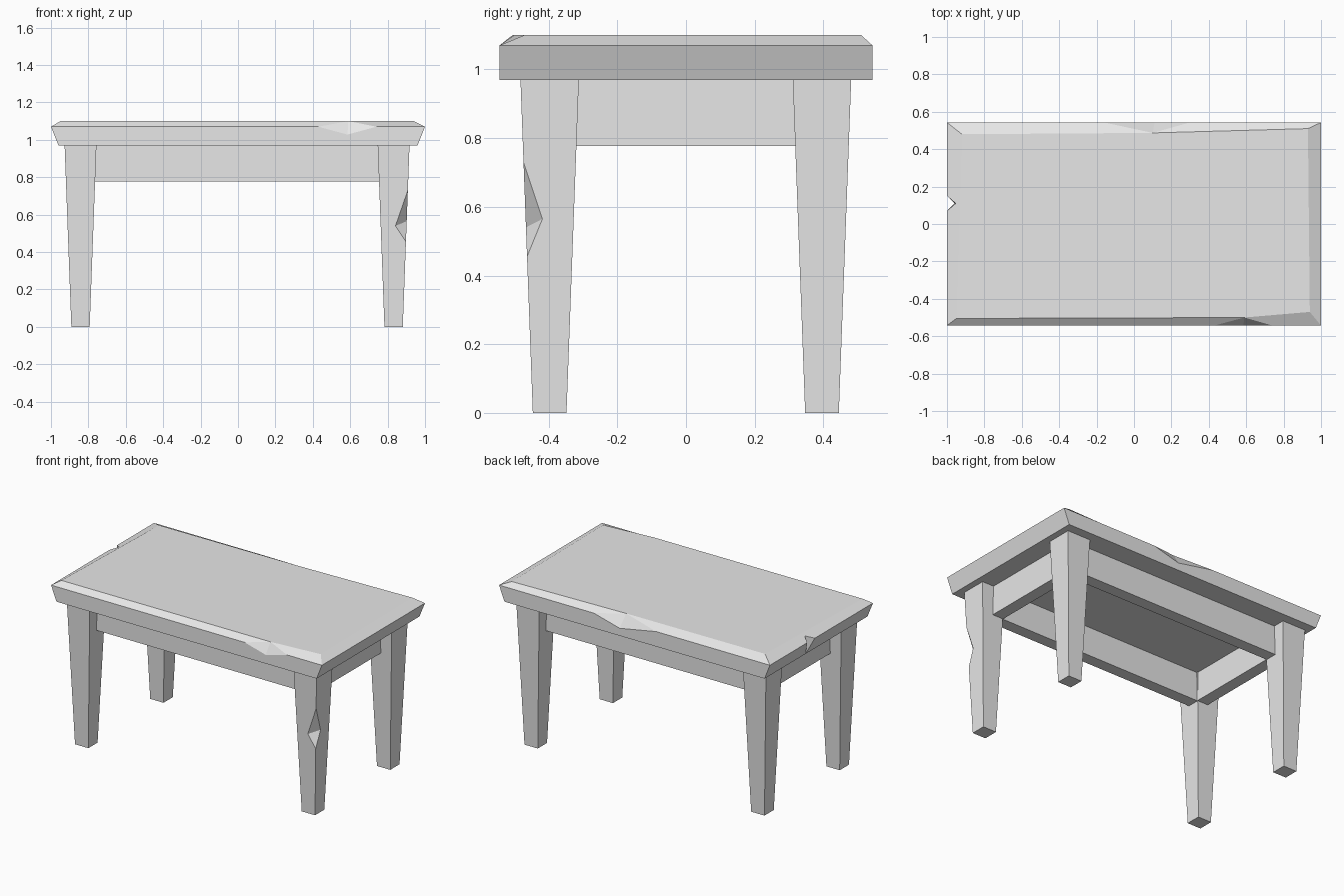
import bpy
import bmesh

cube = bpy.data.objects.get("Cube")
if cube:
    bpy.data.objects.remove(cube, do_unlink=True)

grey = bpy.data.materials.new("plain_grey")
grey.use_nodes = True
grey.diffuse_color = (0.8, 0.8, 0.8, 1)
grey.node_tree.nodes["Principled BSDF"].inputs["Base Color"].default_value = (0.8, 0.8, 0.8, 1)


def build(name, points, faces):
    """Make a flat-shaded object; points is a dict, faces name its keys."""
    bm = bmesh.new()
    verts = {key: bm.verts.new(co) for key, co in points.items()}
    for face in faces:
        bm.faces.new([verts[key] for key in face.split()])
    bmesh.ops.recalc_face_normals(bm, faces=bm.faces)
    mesh = bpy.data.meshes.new(name)
    bm.to_mesh(mesh)
    bm.free()
    mesh.materials.append(grey)
    obj = bpy.data.objects.new(name, mesh)
    bpy.context.collection.objects.link(obj)
    return obj


def corners(prefix, cx, cy, hx, hy, z):
    """Four corners in order front -x, front +x, back +x, back -x."""
    signs = ((-1, -1), (1, -1), (1, 1), (-1, 1))
    return {f"{prefix}{i}": (cx + sx * hx, cy + sy * hy, z)
            for i, (sx, sy) in enumerate(signs)}


SIDES = [f"b{i} b{(i + 1) % 4} t{(i + 1) % 4} t{i}" for i in range(4)]
CAPS = ["b3 b2 b1 b0", "t0 t1 t2 t3"]

# Tabletop: flared ends, worn bevel, and chips in three edges
W, D, RIM, TOP, BASE = 1.0, 0.543, 1.07, 1.10, 0.97
top = corners("b", 0, 0, 0.96, D, BASE) | corners("r", 0, 0, W, D, RIM)
top |= {
    "t0": (-0.95, -0.505, TOP), "t1": (0.94, -0.47, TOP),
    "t2": (0.93, 0.51, TOP), "t3": (-0.92, 0.48, TOP),
    # front chip
    "f_start": (0.43, -D, RIM), "f_low": (0.585, -D, 1.028),
    "f_end": (0.74, -D, RIM), "f_top": (0.59, -0.5, TOP),
    # back chip
    "k_start": (0.3, D, RIM), "k_low": (0.11, D, 1.02),
    "k_end": (-0.16, D, RIM), "k_top": (0.1, 0.487, TOP),
    # end notch
    "n_back": (-W, 0.15, RIM), "n_front": (-W, 0.07, RIM),
    "n_in": (-0.953, 0.11, 1.088), "n_low": (-0.96, 0.11, BASE),
}
build("tabletop", top, [
    "b3 b2 b1 b0 n_low",
    "t0 t1 t2 k_top t3".replace("t0 t1", "t0 f_top t1"),
    "b0 b1 r1 f_end f_low f_start r0",
    "r0 f_start f_top t0", "f_end r1 t1 f_top",
    "f_start f_low f_top", "f_low f_end f_top",
    "b2 b3 r3 k_end k_low k_start r2",
    "r2 k_start k_top t2", "k_end r3 t3 k_top",
    "k_start k_low k_top", "k_low k_end k_top",
    "b1 b2 r2 r1", "r1 r2 t2 t1",
    "b3 n_low n_back r3", "n_low b0 r0 n_front",
    "n_low n_in n_back", "n_low n_front n_in",
    "r3 n_back n_in n_front r0 t0 t3",
])

# Tapered legs, the front left one chipped on its outer edge
LEG_X, LEG_Y = {"left": 0.832, "right": -0.842}, {"front": -0.397, "back": 0.396}
for end, y in LEG_Y.items():
    for side, x in LEG_X.items():
        pts = corners("b", x, y, 0.049, 0.049, 0) | corners("t", x, y, 0.085, 0.085, BASE)
        faces = CAPS + SIDES
        if (end, side) == ("front", "left"):
            def on_edge(z):
                half = 0.049 + 0.036 * z / BASE
                return (x + half, y - half, z)
            upper, lower = on_edge(0.73), on_edge(0.455)
            pts |= {"up": upper, "lo": lower,
                    "in_f": (0.842, on_edge(0.54)[1], 0.54),
                    "in_s": (on_edge(0.565)[0], -0.418, 0.565)}
            faces = CAPS + SIDES[2:] + [
                "b0 b1 lo in_f up t1 t0", "b1 b2 t2 t1 up in_s lo",
                "up in_f in_s", "lo in_s in_f"]
        build(f"{end}_{side}_leg", pts, faces)

# Apron boards set between the legs
LOW, HALF = 0.777, 0.04


def board(name, cx, cy, hx, hy):
    build(name, corners("b", cx, cy, hx, hy, LOW) | corners("t", cx, cy, hx, hy, BASE),
          CAPS + SIDES)


for end, y in LEG_Y.items():
    board(f"{end}_apron", -0.005, y * 0.91, 0.77, HALF)
for side, x in LEG_X.items():
    board(f"{side}_apron", x - HALF * (1 if x > 0 else -1), 0, HALF, 0.33)
